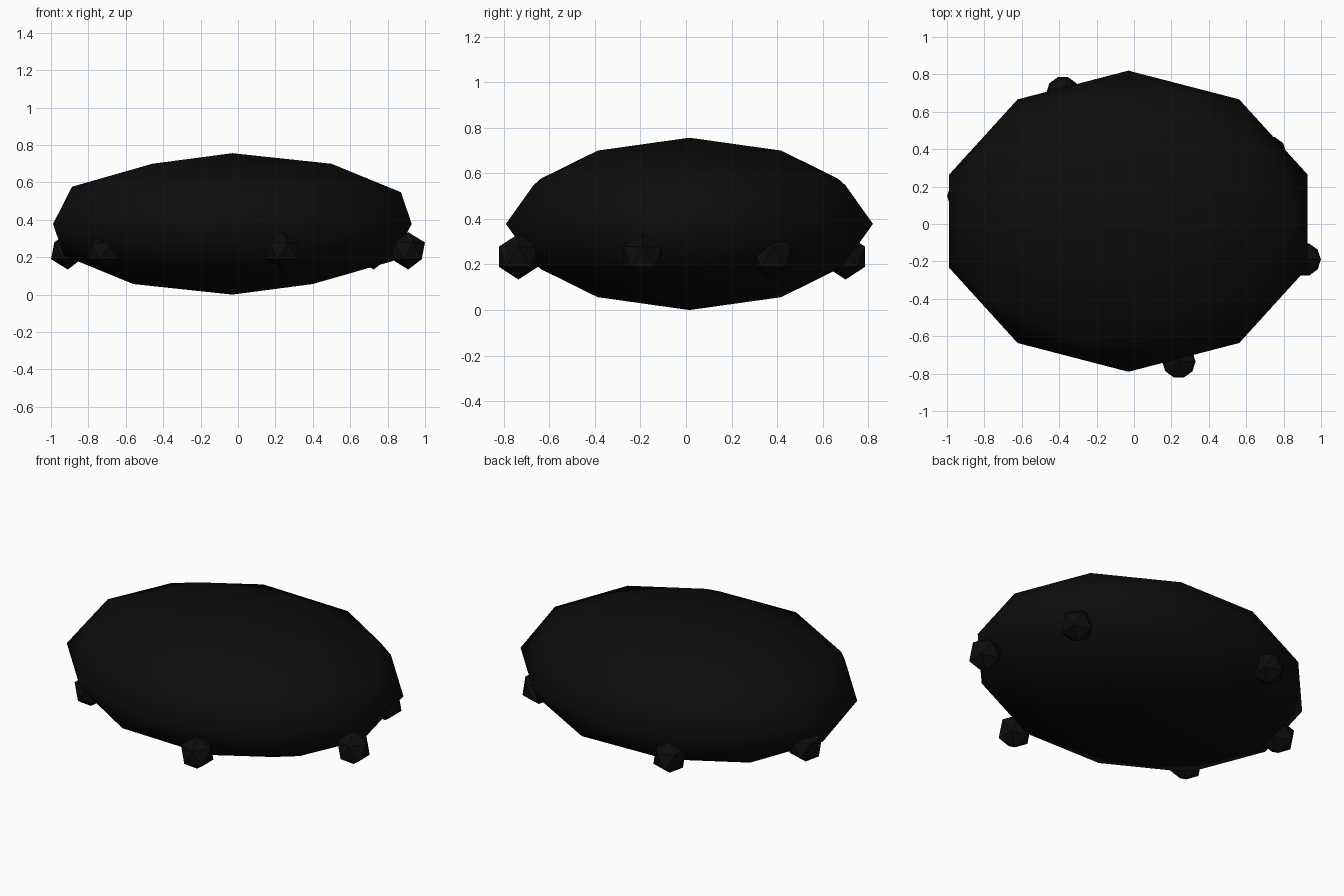
import bpy

cube = bpy.data.objects.get("Cube")
if cube:
    bpy.data.objects.remove(cube, do_unlink=True)


def make_material(name, colour):
    mat = bpy.data.materials.new(name)
    mat.use_nodes = True
    mat.diffuse_color = colour
    mat.node_tree.nodes["Principled BSDF"].inputs["Base Color"].default_value = colour
    return mat


black = make_material("near_black", (0.004, 0.004, 0.004, 1))


def ball(name, location, radii, subdivisions):
    bpy.ops.mesh.primitive_ico_sphere_add(
        subdivisions=subdivisions, radius=1, location=location)
    obj = bpy.context.object
    obj.name = name
    obj.scale = radii
    bpy.ops.object.transform_apply(location=False, rotation=False, scale=True)
    obj.data.materials.append(black)
    return obj


# Flattened, softly shaded body
ball("body", (-0.03, 0.015, 0.378), (1.008, 0.805, 0.378), 2)
bpy.ops.object.shade_smooth()

# Six faceted feet around the underside
feet = {
    "right_front_foot": (-0.71, -0.40),
    "front_foot": (0.24, -0.735),
    "left_front_foot": (0.91, -0.19),
    "left_back_foot": (0.725, 0.38),
    "back_foot": (-0.38, 0.70),
    "right_back_foot": (-0.91, 0.15),
}
for name, (x, y) in feet.items():
    ball(name, (x, y, 0.234), (0.1, 0.1, 0.1), 1)
